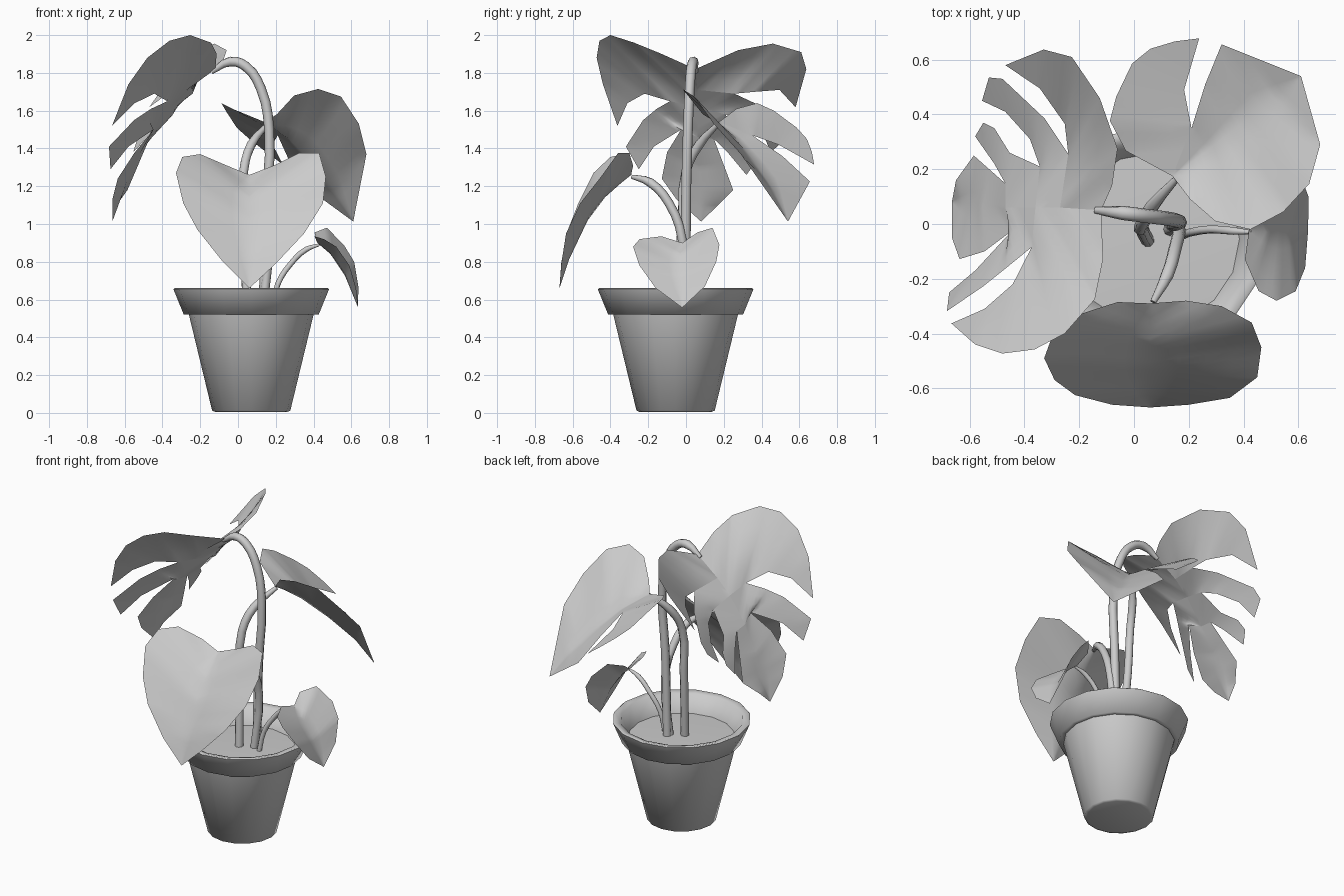
import bpy, bmesh, math
from mathutils import Vector


def finish(name, bm, angle=40):
    me = bpy.data.meshes.new(name)
    bm.to_mesh(me)
    bm.free()
    ob = bpy.data.objects.new(name, me)
    bpy.context.collection.objects.link(ob)
    bpy.ops.object.select_all(action='DESELECT')
    bpy.context.view_layer.objects.active = ob
    ob.select_set(True)
    bpy.ops.object.shade_smooth_by_angle(angle=math.radians(angle))
    return ob


def lathe(name, profile, centre, sides=16):
    bm = bmesh.new()
    vs = [bm.verts.new((r, 0, z)) for r, z in profile]
    es = [bm.edges.new(p) for p in zip(vs, vs[1:])]
    bmesh.ops.spin(bm, geom=vs + es, cent=(0, 0, 0), axis=(0, 0, 1),
                   angle=math.tau, steps=sides)
    bmesh.ops.remove_doubles(bm, verts=bm.verts, dist=1e-4)
    bmesh.ops.recalc_face_normals(bm, faces=bm.faces)
    bmesh.ops.translate(bm, verts=bm.verts, vec=centre)
    return finish(name, bm, 75)


def resample(pts, n):
    # even steps along a polyline, with the corners kept
    pts = [Vector(p) for p in pts]
    lens = [(b - a).length for a, b in zip(pts, pts[1:])]
    total = sum(lens)
    out = []
    for i in range(n + 1):
        d = total * i / n
        for k, l in enumerate(lens):
            if d <= l or k == len(lens) - 1:
                out.append(pts[k].lerp(pts[k + 1], min(d / l, 1)))
                break
            d -= l
    for k in range(1, len(lens)):
        i = round(n * sum(lens[:k]) / total)
        out[min(max(i, 1), n - 1)] = pts[k]
    return out


def leaf(name, patches, n=26, cols=4):
    # each patch is a sheet stretched between two edge lines, facing up
    bm = bmesh.new()
    for a, b in patches:
        grid = [[bm.verts.new(p.lerp(q, j / cols)) for j in range(cols + 1)]
                for p, q in zip(resample(a, n), resample(b, n))]
        faces = [bm.faces.new((r[j], r[j + 1], s[j + 1], s[j]))
                 for r, s in zip(grid, grid[1:]) for j in range(cols)]
        for f in faces:
            f.normal_update()
        if sum(f.normal.z * f.calc_area() for f in faces) < 0:
            bmesh.ops.reverse_faces(bm, faces=faces)
    bmesh.ops.remove_doubles(bm, verts=bm.verts, dist=0.003)
    return finish(name, bm, 60)


def stem(name, pts, radius):
    cu = bpy.data.curves.new(name, 'CURVE')
    cu.dimensions = '3D'
    cu.bevel_depth = radius
    cu.bevel_resolution = 2
    cu.resolution_u = 3
    cu.use_fill_caps = True
    sp = cu.splines.new('BEZIER')
    sp.bezier_points.add(len(pts) - 1)
    for bp, p in zip(sp.bezier_points, pts):
        bp.co = p
        bp.handle_left_type = bp.handle_right_type = 'AUTO'
    sp.bezier_points[-1].radius = 0.5
    ob = bpy.data.objects.new(name, cu)
    bpy.context.collection.objects.link(ob)
    bpy.ops.object.select_all(action='DESELECT')
    bpy.context.view_layer.objects.active = ob
    ob.select_set(True)
    bpy.ops.object.convert(target='MESH')
    bpy.ops.object.shade_smooth_by_angle(angle=math.radians(50))


# pot and soil
C = (0.07, -0.055, 0)
lathe("pot", [(0, 0.005), (0.19, 0.005), (0.207, 0.012), (0.33, 0.52), (0.357, 0.52),
              (0.412, 0.655), (0.405, 0.66), (0.365, 0.65), (0.315, 0.545), (0.30, 0.5)], C)
lathe("soil", [(0.317, 0.545), (0, 0.555)], C)

# stems
stem("tall_stem", [(0.135, 0, 0.54), (0.15, 0, 1.1), (0.165, 0.01, 1.5), (0.12, 0.02, 1.72),
                   (0.04, 0.03, 1.835), (-0.04, 0.04, 1.86), (-0.14, 0.05, 1.805)], 0.026)
stem("front_stem", [(0.13, -0.02, 0.54), (0.165, -0.02, 0.92), (0.15, -0.09, 1.11),
                    (0.12, -0.19, 1.22), (0.07, -0.285, 1.25)], 0.024)
stem("back_stem", [(0.05, -0.06, 0.54), (0.03, -0.02, 1.0), (0.03, 0.0, 1.28),
                   (0.07, 0.07, 1.42), (0.16, 0.17, 1.53)], 0.025)
stem("small_stem", [(0.18, -0.04, 0.54), (0.21, -0.03, 0.68), (0.28, -0.02, 0.79),
                    (0.36, -0.025, 0.865), (0.43, -0.03, 0.89)], 0.015)

# front heart-shaped leaf
mid = [(.06, -.29, 1.26), (.06, -.34, 1.22), (.06, -.43, 1.14), (.06, -.52, 1.02),
       (.06, -.62, .81), (.06, -.67, .66)]
left = [mid[0], (-.06, -.285, 1.31), (-.2, -.33, 1.37), (-.295, -.40, 1.355), (-.328, -.49, 1.27),
        (-.29, -.57, 1.11), (-.215, -.625, .97), (-.08, -.66, .80), mid[-1]]
right = [mid[0], (.19, -.28, 1.31), (.32, -.30, 1.375), (.43, -.36, 1.375), (.465, -.45, 1.25),
         (.45, -.56, 1.11), (.35, -.635, .95), (.2, -.66, .79), mid[-1]]
leaf("front_leaf", [(mid, left), (right, mid)])

# small leaf
mid = [(.42, -.02, .90), (.49, -.03, .84), (.566, -.03, .727), (.61, -.02, .62), (.636, -.02, .557)]
left = [mid[0], (.405, -.13, .935), (.455, -.245, .92), (.52, -.28, .88), (.59, -.246, .78),
        (.625, -.16, .66), mid[-1]]
right = [mid[0], (.405, .06, .955), (.47, .14, .98), (.56, .177, .89), (.615, .16, .80),
         (.637, .10, .67), mid[-1]]
leaf("small_leaf", [(mid, left), (right, mid)])

# back leaf with one slit
m = [(.14, .175, 1.54), (.27, .27, 1.45), (.4, .37, 1.32), (.52, .47, 1.17), (.61, .54, 1.013)]
slit = (.21, .35, 1.47)
right = [m[0], (.205, .09, 1.58), (.297, .01, 1.68), (.425, -.02, 1.715), (.545, .044, 1.675),
         (.64, .147, 1.53), (.68, .29, 1.37), m[4]]
lobe = [m[0], (-.03, .267, 1.61), (-.088, .377, 1.64), (-.065, .465, 1.60), (-.007, .586, 1.51),
        (.06, .64, 1.45), (.15, .667, 1.38), (.238, .678, 1.315)]
leaf("back_leaf", [
    (m, right),
    (lobe, [m[0], slit, (.183, .49, 1.42), lobe[-1]]),
    ([m[0], slit, (.26, .51, 1.36), (.32, .656, 1.225), m[4]], m)])

# large split leaf: lobes share slit ends and midrib points
m = [(-.12, .05, 1.82), (-.27, .06, 1.71), (-.36, .06, 1.62), (-.47, .06, 1.46),
     (-.56, .07, 1.30), (-.665, .08, 1.013)]
s1, s2 = (-.374, -.085, 1.65), (-.447, -.026, 1.50)
t1, t2, t3 = (-.24, .256, 1.69), (-.344, .21, 1.58), (-.47, .148, 1.45)
tip1, tip2 = (-.667, -.363, 1.52), (-.675, -.25, 1.29)
up1, up2, up3 = (-.47, .58, 1.618), (-.555, .45, 1.38), (-.58, .32, 1.26)
leaf("split_leaf", [
    # front side
    ([m[0], (-.113, -.128, 1.90), (-.143, -.275, 1.96), (-.253, -.4, 2.0), (-.363, -.458, 1.97),
      (-.48, -.473, 1.88), (-.58, -.44, 1.74), tip1],
     [m[0], m[1], m[2], s1, (-.443, -.22, 1.69), (-.546, -.31, 1.64), tip1]),
    ([m[2], s1, (-.46, -.155, 1.61), (-.55, -.227, 1.55), (-.683, -.318, 1.41), tip2],
     [m[2], m[3], s2, (-.58, -.17, 1.41), tip2]),
    ([m[3], s2, (-.546, -.10, 1.38), (-.637, -.128, 1.24), (-.665, -.05, 1.13), m[5]],
     [m[3], m[4], m[5]]),
    # back side
    ([m[0], (-.08, .14, 1.86), (-.06, .275, 1.92), (-.125, .46, 1.955), (-.227, .61, 1.91),
      (-.33, .637, 1.82), up1],
     [m[0], m[1], t1, (-.253, .366, 1.70), (-.344, .495, 1.71), up1]),
    ([m[1], t1, (-.326, .385, 1.63), (-.48, .53, 1.52), (-.53, .535, 1.46), up2],
     [m[1], m[2], t2, (-.38, .31, 1.54), (-.47, .41, 1.47), up2]),
    ([m[2], t2, (-.454, .26, 1.46), (-.51, .35, 1.39), (-.55, .37, 1.33), up3],
     [m[2], m[3], t3, (-.51, .22, 1.38), up3]),
    ([m[3], t3, (-.585, .25, 1.18), (-.65, .16, 1.09), m[5]],
     [m[3], m[4], m[5]])])
